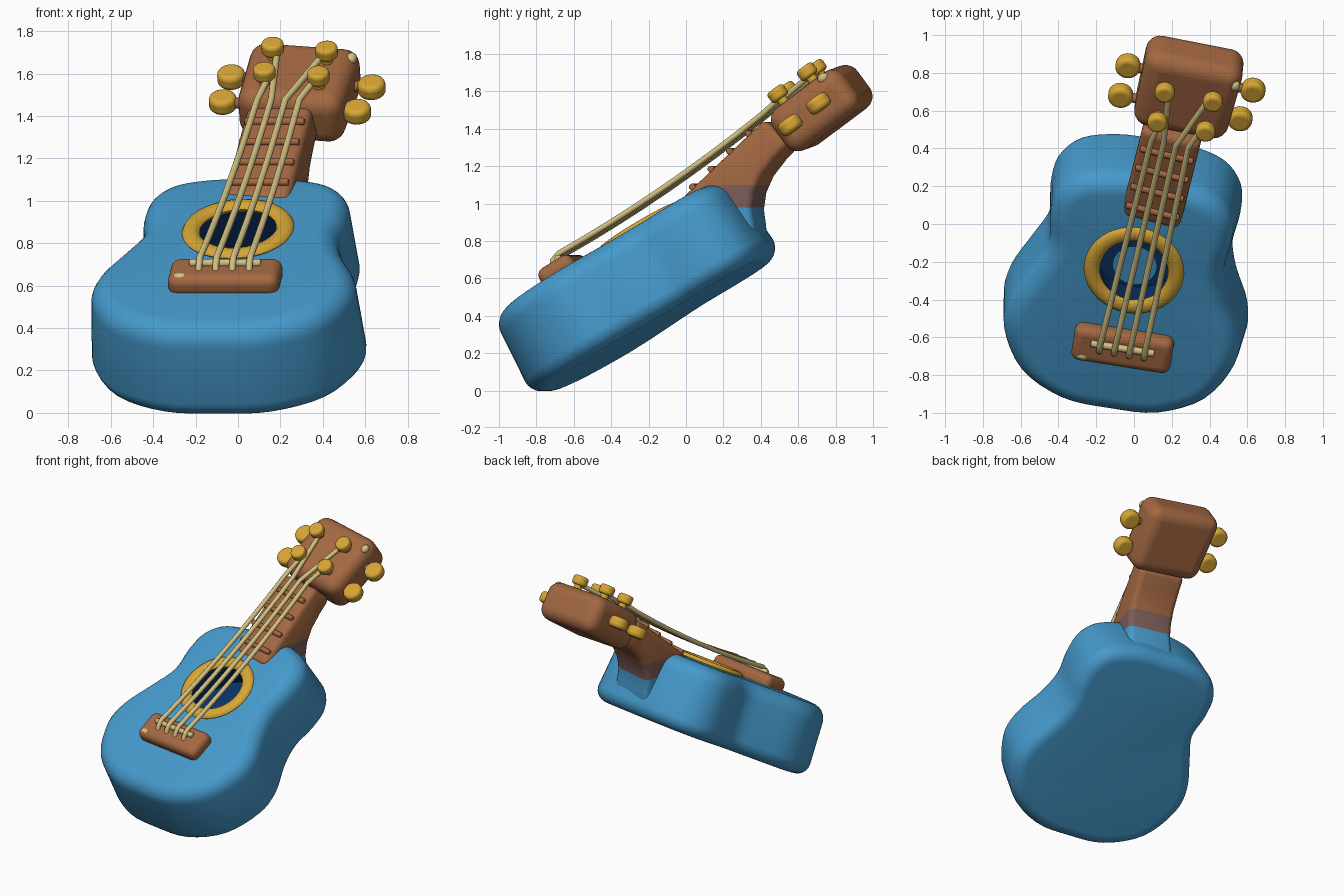
import bpy, bmesh, math
from mathutils import Matrix, Vector

old = bpy.data.objects.get("Cube")
if old:
    bpy.data.objects.remove(old, do_unlink=True)


def material(name, rgb):
    m = bpy.data.materials.new(name)
    m.use_nodes = True
    m.diffuse_color = (*rgb, 1)
    m.node_tree.nodes["Principled BSDF"].inputs["Base Color"].default_value = (*rgb, 1)
    return m


BLUE = material("body_blue", (0.06, 0.32, 0.6))
NAVY = material("dark_navy", (0.004, 0.032, 0.13))
BROWN = material("wood_brown", (0.37, 0.14, 0.055))
DULL = material("dull_brown", (0.2, 0.11, 0.1))
YELLOW = material("golden_yellow", (0.68, 0.38, 0.035))
CREAM = material("string_cream", (0.65, 0.53, 0.22))


def frame(origin, yaw, pitch, roll=0):
    """Local x = width, y = along the neck, z = out of the face."""
    return (Matrix.Translation(origin) @ Matrix.Rotation(math.radians(-yaw), 4, 'Z')
            @ Matrix.Rotation(math.radians(pitch), 4, 'X')
            @ Matrix.Rotation(math.radians(roll), 4, 'Y'))


BODY = frame((0, -0.245, 0.865), 9, 31)
NECK = frame((0.075, 0.015, 1.03), 14, 41)
HEAD = frame((0.286, 0.676, 1.642), 14, 36, 5)


def add(name, bm, space, mats, bevel=0, segments=4):
    bmesh.ops.recalc_face_normals(bm, faces=bm.faces)
    mesh = bpy.data.meshes.new(name)
    bm.to_mesh(mesh)
    bm.free()
    for m in mats:
        mesh.materials.append(m)
    ob = bpy.data.objects.new(name, mesh)
    bpy.context.collection.objects.link(ob)
    ob.matrix_world = space
    if bevel:
        mod = ob.modifiers.new("bevel", 'BEVEL')
        mod.width, mod.segments = bevel, segments
    bpy.ops.object.select_all(action='DESELECT')
    ob.select_set(True)
    bpy.context.view_layer.objects.active = ob
    bpy.ops.object.shade_smooth_by_angle(angle=math.radians(50))
    return ob


def block(name, space, center, size, mat, bevel, taper=1):
    bm = bmesh.new()
    bmesh.ops.create_cube(bm, size=1)
    for v in bm.verts:
        if v.co.y < 0:
            v.co.x *= taper
        v.co = Vector(center) + v.co * Vector(size)
    return add(name, bm, space, [mat], bevel, 6)


def rod(name, space, center, radius, depth, mat, axis='Z', bevel=0):
    bm = bmesh.new()
    bmesh.ops.create_cone(bm, cap_ends=True, segments=20, radius1=radius,
                          radius2=radius, depth=depth)
    if axis == 'X':
        bm.transform(Matrix.Rotation(math.pi / 2, 4, 'Y'))
    bm.transform(Matrix.Translation(center))
    return add(name, bm, space, [mat], bevel)


def spot(name, space, center, size):
    bm = bmesh.new()
    bmesh.ops.create_uvsphere(bm, u_segments=16, v_segments=8, radius=1)
    bm.transform(Matrix.Translation(center) @ Matrix.Diagonal((*size, 1)))
    return add(name, bm, space, [CREAM])


# Body: outline lofted from the soundhole floor, over the face, to the back
half = [(0, -0.92), (0.26, -0.9), (0.5, -0.765), (0.625, -0.53), (0.62, -0.34),
        (0.53, -0.13), (0.475, 0.04), (0.492, 0.21), (0.475, 0.37), (0.375, 0.49),
        (0.19, 0.545), (0, 0.55)]
keys = [Vector(p) for p in half] + [Vector((-a, b)) for a, b in half[-2:0:-1]]
for p in keys:
    if p.y < 0:
        p.x -= 0.014
outline = []
for i in range(len(keys)):
    p, q, r, s = (keys[(i + k - 1) % len(keys)] for k in range(4))
    for t in (0, 0.25, 0.5, 0.75):
        outline.append(0.5 * (2 * q + (r - p) * t + (2 * p - 5 * q + 4 * r - s) * t * t
                              + (3 * q - p - 3 * r + s) * t ** 3))
n = len(outline)
normals = []
for i in range(n):
    d = (outline[(i + 1) % n] - outline[i - 1]).normalized()
    normals.append(Vector((d.y, -d.x)))


def circle(radius, shift=0):
    return [p.normalized() * radius + Vector((0, shift)) for p in outline]


def inset(amount):
    return [p - m * amount for p, m in zip(outline, normals)]


TOP, BOTTOM, R1, R2, FLARE = -0.005, -0.49, 0.11, 0.09, 0.016
rings = [(circle(0.115, -0.12), -0.25, 0), (circle(0.25), -0.25, 1), (circle(0.19), TOP, 1)]
for k in range(8):
    t = k / 7 * math.pi / 2
    rings.append((inset(0.005 + R1 * (1 - math.sin(t))), TOP - R1 * (1 - math.cos(t)), 0))
for k in range(8):
    t = k / 7 * math.pi / 2
    rings.append((inset(R2 * (1 - math.cos(t)) - FLARE), BOTTOM + R2 * (1 - math.sin(t)), 0))
bm = bmesh.new()
loops = [[bm.verts.new((p.x, p.y, c)) for p in pts] for pts, c, _ in rings]
bm.faces.new(loops[0])
bm.faces.new(loops[-1])
for k in range(1, len(loops)):
    for i in range(n):
        j = (i + 1) % n
        f = bm.faces.new((loops[k - 1][i], loops[k - 1][j], loops[k][j], loops[k][i]))
        f.material_index = rings[k][2]
add("body", bm, BODY, [BLUE, NAVY])

# Soundhole ring
bm = bmesh.new()
ring_loops = []
for i in range(48):
    spin = Matrix.Rotation(i / 48 * math.tau, 3, 'Z')
    ring_loops.append([bm.verts.new(spin @ Vector((0.223 + 0.042 * math.cos(a), 0,
                                                   0.024 * math.sin(a))))
                       for a in (k / 10 * math.tau for k in range(10))])
for i in range(48):
    for k in range(10):
        one, two, m = ring_loops[i], ring_loops[(i + 1) % 48], (k + 1) % 10
        bm.faces.new((one[k], one[m], two[m], two[k]))
add("soundhole_ring", bm, BODY, [YELLOW])

# Bridge and saddle
block("bridge", BODY, (0.005, -0.47, 0.02), (0.53, 0.21, 0.11), BROWN, 0.045)
rod("saddle", BODY, (0.005, -0.44, 0.08), 0.019, 0.34, CREAM, 'X', 0.006)
spot("bridge_spot", BODY, (-0.2, -0.535, 0.065), (0.034, 0.02, 0.013))

# Neck with heel: side profile extruded across the width, coloured by height
profile = [(-0.02, 0), (0.62, 0.02), (0.64, -0.17), (0.52, -0.18), (0.41, -0.2),
           (0.32, -0.24), (0.25, -0.3), (0.205, -0.37), (0.13, -0.47), (0, -0.4)]
bm = bmesh.new()
base = bm.faces.new([bm.verts.new((-0.15, b, c)) for b, c in profile])
side = bmesh.ops.extrude_face_region(bm, geom=[base])["geom"]
for v in side:
    if isinstance(v, bmesh.types.BMVert):
        v.co.x += 0.32
bmesh.ops.recalc_face_normals(bm, faces=bm.faces)
sharp = [e for e in bm.edges if e.calc_face_angle(0) > 0.7]
bmesh.ops.bevel(bm, geom=sharp, offset=0.04, segments=4, profile=0.5, affect='EDGES')
up = NECK.to_3x3().inverted() @ Vector((0, 0, 1))
for height in (-0.05, 0.07):
    bmesh.ops.bisect_plane(bm, geom=bm.verts[:] + bm.edges[:] + bm.faces[:],
                           plane_co=up * height, plane_no=up)
for f in bm.faces:
    h = f.calc_center_median().dot(up)
    f.material_index = 2 if h < -0.05 else 1 if h < 0.07 else 0
    if f.calc_center_median().y < 0.1:
        f.material_index = 0
add("neck", bm, NECK, [BROWN, DULL, BLUE])

# Frets
for i in range(4):
    b = 0.08 + 0.14 * i
    rod(f"fret_{i + 1}", NECK, (0.01, b, 0.005 + 0.032 * b), 0.018, 0.29, BROWN, 'X', 0.008)

# Head
block("head", HEAD, (0, -0.04, -0.135), (0.53, 0.48, 0.27), BROWN, 0.08, 0.95)
spot("head_spot", HEAD, (0.232, 0.11, -0.024), (0.026, 0.032, 0.026))

# Tuning pegs and side knobs
pegs = {}
for sx, word in ((-1, "right"), (1, "left")):
    for b, level in ((-0.16, "lower"), (0.04, "upper")):
        rod(f"{word}_{level}_post", HEAD, (sx * 0.13, b, 0.015), 0.028, 0.1, YELLOW)
        rod(f"{word}_{level}_peg", HEAD, (sx * 0.13, b, 0.06), 0.053, 0.065, YELLOW, bevel=0.018)
        knob = (sx * 0.338 - (0.03 if (sx, b) == (1, -0.16) else 0), b - 0.01, -0.125)
        rod(f"{word}_{level}_shaft", HEAD, (knob[0] - sx * 0.065, *knob[1:]), 0.026, 0.1,
            BROWN, 'X')
        rod(f"{word}_{level}_knob", HEAD, knob, 0.066, 0.078, YELLOW, bevel=0.024)
        pegs[sx, level] = HEAD @ Vector((sx * 0.11, b, 0.035))

# Strings, sagging a little between bridge and head
targets = [pegs[-1, "lower"], pegs[-1, "upper"], pegs[1, "upper"], pegs[1, "lower"]]
for i, end in enumerate(targets):
    a = -0.115 + 0.08 * i
    saddle_top = BODY @ Vector((a, -0.43, 0.104))
    nut = Vector((0.09 + 0.066 * i, 0.435 - 0.01 * i, 1.475))
    path = [BODY @ Vector((a, -0.5, 0.05)), BODY @ Vector((a, -0.475, 0.088))]
    for k in range(9):
        t = k / 8
        path.append(saddle_top.lerp(nut, t) - Vector((0, 0, 0.13 * t * (1 - t))))
    path.append(end)
    curve = bpy.data.curves.new(f"string_{i + 1}", 'CURVE')
    curve.dimensions = '3D'
    curve.bevel_depth = 0.016
    curve.bevel_resolution = 3
    curve.use_fill_caps = True
    spline = curve.splines.new('POLY')
    spline.points.add(len(path) - 1)
    for point, co in zip(spline.points, path):
        point.co = (*co, 1)
    spline.use_smooth = True
    curve.materials.append(CREAM)
    bpy.context.collection.objects.link(bpy.data.objects.new(f"string_{i + 1}", curve))
